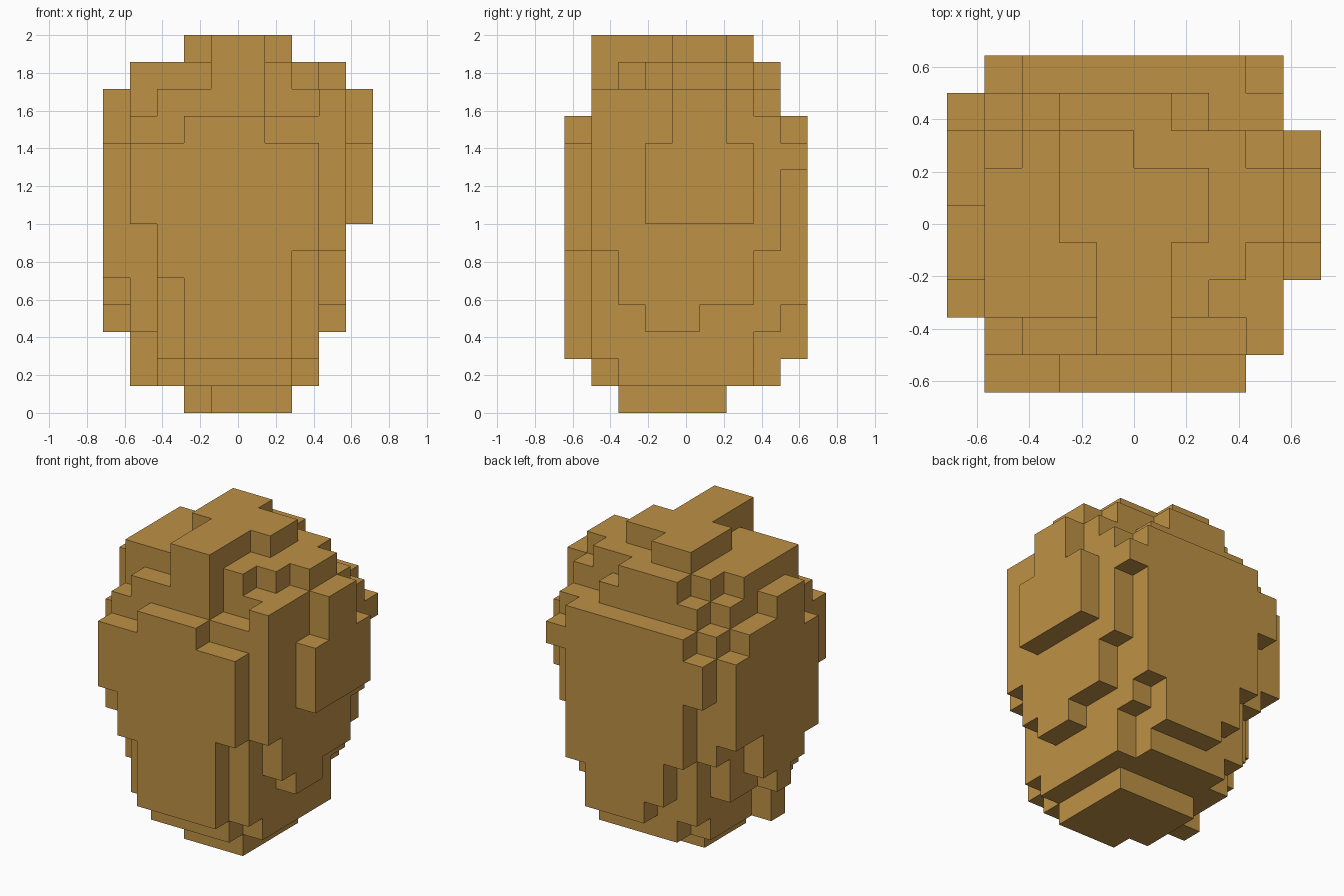
import bpy
import bmesh
import math
from mathutils import Vector

cube = bpy.data.objects.get("Cube")
if cube:
    bpy.data.objects.remove(cube, do_unlink=True)

CELL = 1 / 7  # edge length of one block; the body is 10 x 9 x 14 blocks

# Blocks are given in whole cells: x0, x1, y0, y1, z0, z1
core = [(1, 9, 2, 7, 4, 12), (2, 8, 2, 7, 1, 12), (1, 2, 2, 7, 3, 4),
        (1, 2, 3, 4, 1, 3), (8, 9, 3, 5, 3, 4)]
base = [(3, 7, 3, 6, 0, 1), (4, 7, 2, 3, 0, 1)]
crown = [(1, 7, 2, 6, 12, 13), (2, 8, 5, 7, 12, 13), (7, 8, 3, 6, 12, 13),
         (8, 9, 4, 6, 12, 13), (3, 6, 7, 8, 12, 13),
         (4, 6, 1, 4, 11, 14), (3, 7, 4, 6, 13, 14), (3, 5, 6, 7, 13, 14)]
front_layers = [(1, 9, 1, 2, 7, 11), (2, 4, 1, 2, 2, 12), (2, 8, 1, 2, 2, 11),
                (3, 7, 1, 2, 1, 11), (8, 9, 1, 2, 6, 12),
                (1, 8, 0, 1, 7, 10), (2, 3, 0, 1, 5, 7), (3, 7, 0, 1, 2, 10),
                (3, 6, 0, 1, 10, 11), (7, 8, 0, 1, 6, 7)]
back_layers = [(1, 9, 7, 8, 6, 11), (1, 2, 7, 8, 5, 6), (2, 8, 7, 8, 3, 11),
               (2, 7, 7, 8, 2, 12), (3, 7, 7, 8, 1, 2),
               (1, 9, 8, 9, 9, 10), (1, 2, 8, 9, 8, 9), (2, 8, 8, 9, 5, 11),
               (3, 8, 8, 9, 4, 5), (3, 7, 8, 9, 3, 4), (4, 7, 8, 9, 2, 3)]
side_plates = [(0, 1, 2, 8, 6, 10), (0, 1, 2, 6, 5, 6), (0, 1, 3, 6, 4, 5),
               (0, 1, 4, 5, 3, 4), (0, 1, 3, 7, 10, 11), (0, 1, 3, 5, 11, 12),
               (9, 10, 3, 7, 7, 10), (9, 10, 4, 6, 10, 12)]


def fill(blocks):
    """All unit cells covered by the blocks."""
    return {(x, y, z)
            for x0, x1, y0, y1, z0, z1 in blocks
            for x in range(x0, x1) for y in range(y0, y1) for z in range(z0, z1)}


def shell(name, cells, material):
    """One closed skin around the cells, flat areas merged."""
    bm = bmesh.new()
    for cell in cells:
        centre = Vector(cell) + Vector((0.5, 0.5, 0.5))
        for axis in range(3):
            for sign in (-1, 1):
                n = Vector((0, 0, 0))
                n[axis] = sign
                if tuple(int(c + d) for c, d in zip(cell, n)) in cells:
                    continue
                u = Vector((0, 0, 0))
                u[(axis + 1) % 3] = 0.5
                v = n.cross(u)
                corners = (-u - v, u - v, u + v, -u + v)
                bm.faces.new([bm.verts.new(centre + n / 2 + c) for c in corners])
    bmesh.ops.remove_doubles(bm, verts=bm.verts, dist=0.01)
    bmesh.ops.dissolve_limit(bm, angle_limit=math.radians(1),
                             verts=bm.verts, edges=bm.edges)
    for vert in bm.verts:
        vert.co = (vert.co - Vector((5, 4.5, 0))) * CELL
    mesh = bpy.data.meshes.new(name)
    bm.to_mesh(mesh)
    bm.free()
    mesh.materials.append(material)
    obj = bpy.data.objects.new(name, mesh)
    bpy.context.collection.objects.link(obj)
    return obj


# Single ochre colour
ochre = bpy.data.materials.new("ochre")
ochre.use_nodes = True
colour = (0.515, 0.283, 0.06, 1)
ochre.diffuse_color = colour
bsdf = ochre.node_tree.nodes["Principled BSDF"]
bsdf.inputs["Base Color"].default_value = colour
bsdf.inputs["Roughness"].default_value = 0.9

# Blocky body from all the layers
shell("blocky_body",
      fill(core + base + crown + front_layers + back_layers + side_plates), ochre)
